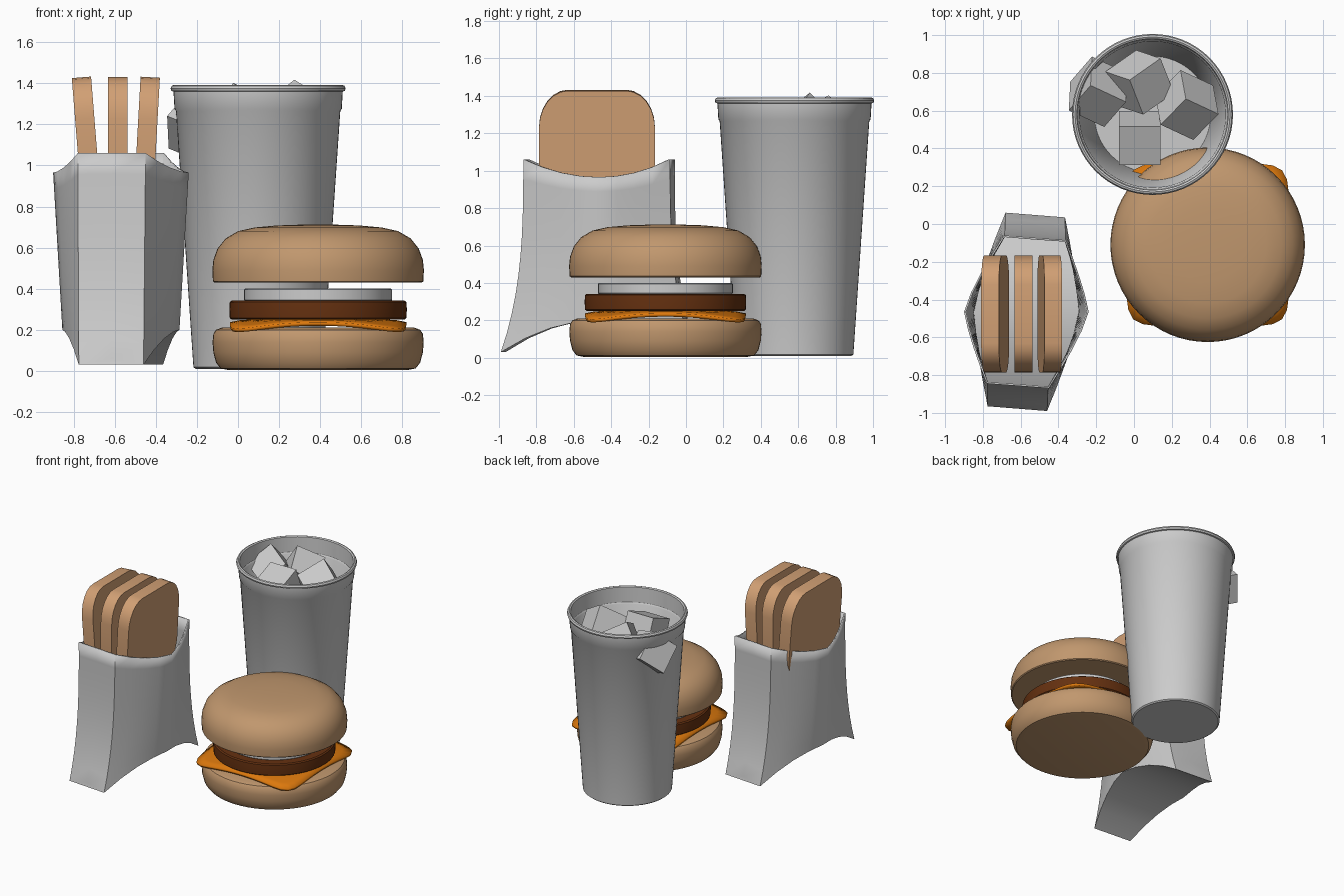
import bpy, bmesh, math
from math import sin, cos, pi, radians

if "Cube" in bpy.data.objects:
    bpy.data.objects.remove(bpy.data.objects["Cube"])


def mat(name, rgb):
    m = bpy.data.materials.new(name)
    m.diffuse_color = (*rgb, 1)
    m.use_nodes = True
    m.node_tree.nodes["Principled BSDF"].inputs["Base Color"].default_value = m.diffuse_color
    return m


GREY = mat("pale grey", (0.6, 0.6, 0.6))
BUN = mat("bun tan", (0.53, 0.31, 0.155))
FRY = mat("golden tan", (0.64, 0.35, 0.175))
PATTY = mat("dark brown", (0.13, 0.03, 0.005))
CHEESE = mat("cheese orange", (0.72, 0.19, 0.004))


def finish(name, bm, material, loc=(0, 0, 0), rot=(0, 0, 0), smooth=35):
    bmesh.ops.recalc_face_normals(bm, faces=bm.faces)
    me = bpy.data.meshes.new(name)
    bm.to_mesh(me)
    bm.free()
    me.materials.append(material)
    ob = bpy.data.objects.new(name, me)
    bpy.context.collection.objects.link(ob)
    ob.location, ob.rotation_euler = loc, rot
    if smooth:
        bpy.context.view_layer.objects.active = ob
        ob.select_set(True)
        bpy.ops.object.shade_smooth_by_angle(angle=radians(smooth))
        ob.select_set(False)
    return ob


def lathe(name, profile, material, x, y, n=64):
    """Revolve (radius, z) points; both ends are capped."""
    bm = bmesh.new()
    rings = [[bm.verts.new((r * cos(2 * pi * i / n), r * sin(2 * pi * i / n), z))
              for i in range(n)] for r, z in profile]
    for a, b in zip(rings, rings[1:]):
        for i in range(n):
            j = (i + 1) % n
            bm.faces.new((a[i], a[j], b[j], b[i]))
    bm.faces.new(rings[0])
    bm.faces.new(rings[-1])
    return finish(name, bm, material, (x, y, 0))


# Burger
BX, BY = 0.39, -0.11
lathe("bottom_bun", [(0.44, 0.005), (0.475, 0.012), (0.497, 0.04), (0.51, 0.09), (0.514, 0.14),
                     (0.51, 0.18), (0.497, 0.2), (0.47, 0.21)], BUN, BX, BY)
lathe("top_bun", [(0.505, 0.43), (0.512, 0.436), (0.515, 0.49), (0.51, 0.54), (0.49, 0.595),
                  (0.45, 0.645), (0.39, 0.68), (0.31, 0.698), (0.2, 0.708), (0.08, 0.712)],
      BUN, BX, BY)
lathe("patty", [(0.42, 0.25), (0.43, 0.257), (0.432, 0.3), (0.43, 0.335), (0.42, 0.342)],
      PATTY, BX, BY)
lathe("onion_slice", [(0.355, 0.34), (0.36, 0.345), (0.36, 0.395), (0.355, 0.4)], GREY, BX, BY)

# Cheese slice: rounded square with drooping corners
bm = bmesh.new()
N, RINGS = 64, 8
centre = bm.verts.new((0, 0, 0.25))
prev = None
for k in range(1, RINGS + 1):
    ring = []
    for i in range(N):
        a = 2 * pi * i / N
        r = 0.43 * k / RINGS / (abs(cos(a)) ** 8 + abs(sin(a)) ** 8) ** 0.125
        z = 0.25 - 0.045 * (max(0, r - 0.36) / 0.2) ** 1.2
        ring.append(bm.verts.new((r * cos(a), r * sin(a), z)))
    for i in range(N):
        j = (i + 1) % N
        if prev:
            bm.faces.new((prev[i], ring[i], ring[j], prev[j]))
        else:
            bm.faces.new((centre, ring[i], ring[j]))
    prev = ring
cheese = finish("cheese_slice", bm, CHEESE, (BX, BY, 0))
s = cheese.modifiers.new("thickness", "SOLIDIFY")
s.thickness, s.offset = 0.018, -1

# Drink cup with band, rolled rim and hollow inside
lathe("cup", [(0.305, 0.01), (0.315, 0.018), (0.4, 1.265), (0.407, 1.275), (0.412, 1.36),
              (0.422, 1.363), (0.426, 1.375), (0.42, 1.388), (0.41, 1.392), (0.4, 1.386),
              (0.395, 1.27), (0.387, 1.26), (0.308, 0.035)], GREY, 0.098, 0.58)

# Ice cubes: centre and tilt in degrees
for i, (loc, rot) in enumerate([((-0.19, 0.70, 1.19), (40, 20, -25)),
                                ((0.03, 0.75, 1.22), (30, 25, 35)),
                                ((0.28, 0.63, 1.23), (35, 30, -25)),
                                ((0.03, 0.455, 1.21), (22, 0, 0))]):
    bm = bmesh.new()
    bmesh.ops.create_cube(bm, size=0.22)
    finish(f"ice_cube_{i + 1}", bm, GREY, loc, [radians(v) for v in rot], 0)

# Paper pouch: six-sided sleeve, flared foot, arched base and dipped mouth
SEG, LEVELS = 8, 10


def lerp(a, b, t):
    return a + (b - a) * t


def outline(t):
    """One horizontal loop of the pouch, t = 0 at foot and 1 at mouth."""
    f = 1 - (1 - t) ** 3
    fl = (lerp(-0.205, -0.21, t), lerp(-0.5, -0.38, f))
    fr = (lerp(0.11, 0.12, t), lerp(-0.525, -0.405, f))
    ridge = lerp(0.285, 0.33, t)

    def height(v, arch=0):
        return lerp(0.03 + 0.17 * (1 - v * v) + arch, 0.965 + 0.095 * v * v, t)

    def side(a, b):
        out = []
        for i in range(SEG + 1):
            q = 2 * i / SEG - 1
            c = a if q < 0 else b
            w = 1 - abs(q) ** 1.25
            out.append((lerp(c[0], ridge, w), abs(q) * c[1], height(q)))
        return out

    right = side(fr, (-fl[0], -fl[1]))
    left = [(-x, -y, z) for x, y, z in right]
    mid = ((fl[0] + fr[0]) / 2, (fl[1] + fr[1]) / 2, height(1, 0.03))
    return [mid] + right + [(-mid[0], -mid[1], mid[2])] + left


bm = bmesh.new()
loops = [[bm.verts.new(p) for p in outline(k / LEVELS)] for k in range(LEVELS + 1)]
n = len(loops[0])
for a, b in zip(loops, loops[1:]):
    for i in range(n):
        j = (i + 1) % n
        bm.faces.new((a[i], a[j], b[j], b[i]))
foot = loops[0]
right, left = foot[1:SEG + 2], foot[SEG + 3:][::-1]
for i in range(SEG):
    bm.faces.new((right[i], right[i + 1], left[i + 1], left[i]))
bm.faces.new((foot[0], right[0], left[0]))
bm.faces.new((foot[SEG + 2], right[-1], left[-1]))
pouch = finish("paper_pouch", bm, GREY, (-0.57, -0.465, 0))
s = pouch.modifiers.new("thickness", "SOLIDIFY")
s.thickness, s.offset = 0.01, -1

# Three rounded slabs standing in the pouch
for i, (x, tilt) in enumerate([(-0.735, -0.08), (-0.585, 0), (-0.446, 0.055)]):
    bm = bmesh.new()
    pts = []
    for q, (sy, sz) in enumerate([(1, 1), (-1, 1), (-1, -1), (1, -1)]):
        for k in range(7):
            a = q * pi / 2 + k * pi / 12
            pts.append((sy * 0.155 + 0.155 * cos(a), sz * 0.14 + 0.2 * sin(a)))
    face = bm.faces.new([bm.verts.new((-0.047, y, z)) for y, z in pts])
    ext = bmesh.ops.extrude_face_region(bm, geom=[face])
    bmesh.ops.translate(bm, vec=(0.094, 0, 0),
                        verts=[v for v in ext["geom"] if isinstance(v, bmesh.types.BMVert)])
    finish(f"fried_slab_{i + 1}", bm, FRY, (x, -0.476, 1.09), (0, tilt, 0))
